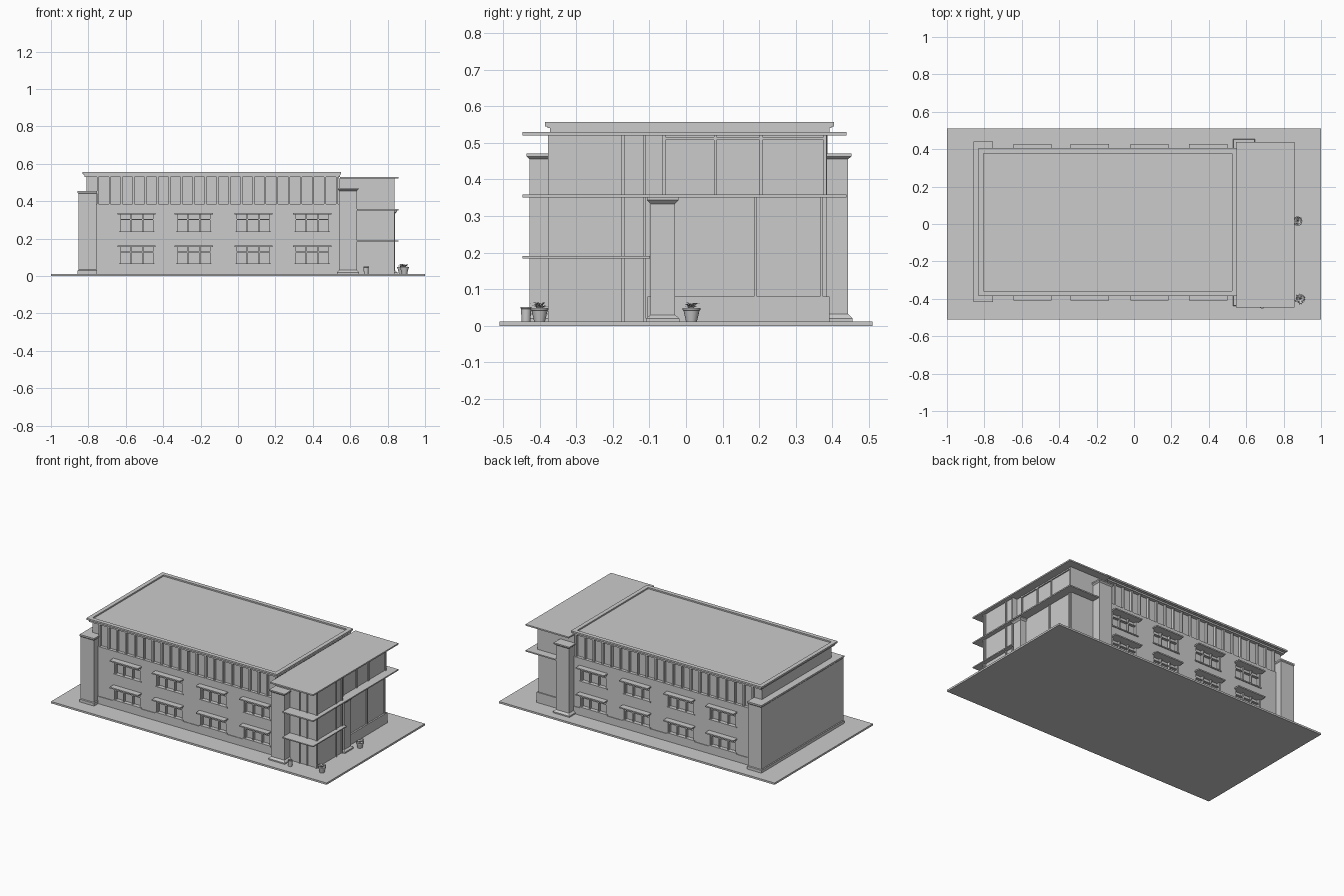
import bpy, bmesh, math, random
from mathutils import Vector

if "Cube" in bpy.data.objects:
    bpy.data.objects.remove(bpy.data.objects["Cube"])

random.seed(4)


def finish(name, bm, smooth=False):
    mesh = bpy.data.meshes.new(name)
    bmesh.ops.recalc_face_normals(bm, faces=bm.faces)
    bm.to_mesh(mesh)
    bm.free()
    ob = bpy.data.objects.new(name, mesh)
    bpy.context.collection.objects.link(ob)
    if smooth:
        for p in mesh.polygons:
            p.use_smooth = True
        mesh.set_sharp_from_angle(angle=math.radians(35))
    return ob


def boxes(name, items):
    """One object made of boxes, each (x0, x1, y0, y1, z0, z1)."""
    bm = bmesh.new()
    for x0, x1, y0, y1, z0, z1 in items:
        vs = bmesh.ops.create_cube(bm, size=1)["verts"]
        for v in vs:
            v.co = ((x0 + x1) / 2 + v.co.x * (x1 - x0),
                    (y0 + y1) / 2 + v.co.y * (y1 - y0),
                    (z0 + z1) / 2 + v.co.z * (z1 - z0))
    return finish(name, bm)


def pier(name, x0, x1, y0, y1, profile):
    """Rectangular pier; profile lists (outward offset, z)."""
    bm = bmesh.new()
    rings = [[bm.verts.new(c) for c in ((x0 - o, y0 - o, z), (x1 + o, y0 - o, z),
                                        (x1 + o, y1 + o, z), (x0 - o, y1 + o, z))]
             for o, z in profile]
    for a, b in zip(rings, rings[1:]):
        for i in range(4):
            bm.faces.new((a[i], a[(i + 1) % 4], b[(i + 1) % 4], b[i]))
    bm.faces.new(rings[0])
    bm.faces.new(rings[-1])
    return finish(name, bm)


def lathe(name, x, y, profile, n=20):
    bm = bmesh.new()
    rings = [[bm.verts.new((x + r * math.cos(math.tau * i / n), y + r * math.sin(math.tau * i / n), z))
              for i in range(n)] for r, z in profile]
    for a, b in zip(rings, rings[1:]):
        for i in range(n):
            bm.faces.new((a[i], a[(i + 1) % n], b[(i + 1) % n], b[i]))
    bm.faces.new(rings[0])
    bm.faces.new(rings[-1])
    return finish(name, bm, True)


def foliage(name, x, y, z, radius):
    """Arching leaf blades around a pot."""
    bm = bmesh.new()
    for i in range(26):
        a = i * 2.4
        d = Vector((math.cos(a), math.sin(a), 0))
        side = Vector((-d.y, d.x, 0))
        reach = radius * random.uniform(0.45, 1)
        rise = random.uniform(0.012, 0.026)
        prev = None
        for t, w in ((0, .002), (.35, .004), (.7, .003), (1, .0004)):
            p = Vector((x, y, z)) + d * reach * t + Vector((0, 0, rise * (2.2 * t - 1.4 * t * t)))
            cur = (bm.verts.new(p - side * w), bm.verts.new(p + side * w))
            if prev:
                bm.faces.new((prev[0], prev[1], cur[1], cur[0]))
            prev = cur
    return finish(name, bm)


G = 0.012          # top of the ground slab
YC = 0.01          # centre line of the building


def both(b):
    """A box plus its mirror across the building centre line."""
    x0, x1, y0, y1, z0, z1 = b
    return [b, (x0, x1, 2 * YC - y1, 2 * YC - y0, z0, z1)]


# Ground and main body
boxes("ground_slab", [(-1, 1, -.51, .51, 0, G)])
boxes("building_core", [(-.81, .54, -.35, .37, G, .535)])

# Lower walls with openings: bands and piers around the windows
windows = [-.5425, -.2375, .0825, .3975]
floors = [(.065, .155), (.235, .33)]
HALF = .095
walls = []
for z0, z1 in ((.06, .065), (.155, .235), (.33, .385)):
    walls += both((-.76, .54, -.37, -.345, z0, z1))
edges = [-.76] + [c + s * HALF for c in windows for s in (-1, 1)] + [.54]
for z0, z1 in floors:
    for a, b in zip(edges[::2], edges[1::2]):
        walls += both((a, b, -.37, -.345, z0, z1))
boxes("lower_walls", walls)
boxes("plinth", both((-.76, .54, -.374, -.345, G, .06)))

# Window frames, sills and sunshades
frames, shades = [], []
for c in windows:
    for z0, z1 in floors:
        for m in (-HALF + .004, -.032, .032, HALF - .004):
            frames += both((c + m - .004, c + m + .004, -.366, -.348, z0, z1))
        frames += both((c - HALF, c + HALF, -.365, -.348, z1 - .03, z1 - .025))
        frames += both((c - HALF - .005, c + HALF + .005, -.376, -.35, z0 - .004, z0 + .003))
        shades += both((c - .1025, c + .1025, -.409, -.365, z1, z1 + .008))
boxes("window_frames", frames)
boxes("sunshades", shades)

# Clerestory mullions under the roof
mull = []
for i in range(21):
    x = -.75 + i * .064
    mull += both((x - .005, x + .005, -.366, -.345, .385, .53))
boxes("clerestory_mullions", mull)

# Roof band, cap and raised rim
boxes("roof_band", [(-.82, .545, -.372, .392, .53, .54)])
boxes("roof_deck", [(-.825, .548, -.378, .398, .54, .547)])
boxes("roof_rim", [(-.832, .552, -.385, -.358, .545, .556), (-.832, .552, .378, .405, .545, .556),
                   (-.832, -.805, -.358, .378, .545, .556), (.525, .552, -.358, .378, .545, .556)])

# Left end wall and the pair of piers beside the entrance
pier("left_end_wall", -.853, -.757, -.413, .438,
     [(.004, G), (.004, .03), (0, .034), (0, .44), (.004, .445), (.004, .455)])
shaft = [(.012, G), (.012, .02), (.002, .03), (0, .032), (0, .455), (.009, .463), (.009, .471)]
pier("entrance_pier_front", .54, .635, -.427, -.34, shaft)
pier("entrance_pier_back", .54, .635, .36, .443, shaft)

# Entrance hall: glazed front corner tower and set back side
boxes("corner_tower", [(.54, .83, -.37, -.11, G, .522)])
boxes("entrance_hall", [(.54, .80, -.11, .385, G, .522)])
boxes("hall_plinth", [(.54, .81, -.105, .392, G, .08)])
trim = []
for x in (.71, .765, .83):
    trim.append((x - .004, x + .004, -.377, -.36, G, .522))
for y in (-.37, -.172, -.113):
    trim.append((.82, .838, y - .004, y + .004, G, .522))
for y in (.19, .37):
    trim.append((.79, .808, y - .004, y + .004, .08, .355))
for y in (-.06, .08, .205, .38):
    trim.append((.79, .808, y - .004, y + .004, .358, .522))
trim.append((.79, .808, -.06, .384, .508, .516))
boxes("hall_mullions", trim)

# Canopies wrapping the entrance
boxes("canopies", [(.545, .858, -.447, .438, .52, .529),
                   (.636, .858, -.447, .438, .350, .358),
                   (.636, .858, -.447, -.098, .184, .191)])

# Entrance column
pier("entrance_column", .775, .84, -.097, -.03,
     [(.012, G), (.012, .02), (.002, .028), (0, .03), (0, .333), (.01, .343), (.01, .351)])

# Potted plants and bin
pot = [(.015, G), (.022, .042), (.025, .043), (.025, .049), (.021, .049), (.02, .043)]
for name, x, y, r in (("middle", .875, .015, .03), ("corner", .89, -.40, .035)):
    lathe("pot_" + name, x, y, pot)
    foliage("plant_" + name, x, y, .042, r)
lathe("bin", .685, -.437, [(.012, G), (.014, .046), (.015, .047), (.015, .051), (.011, .051), (.011, .044)])
